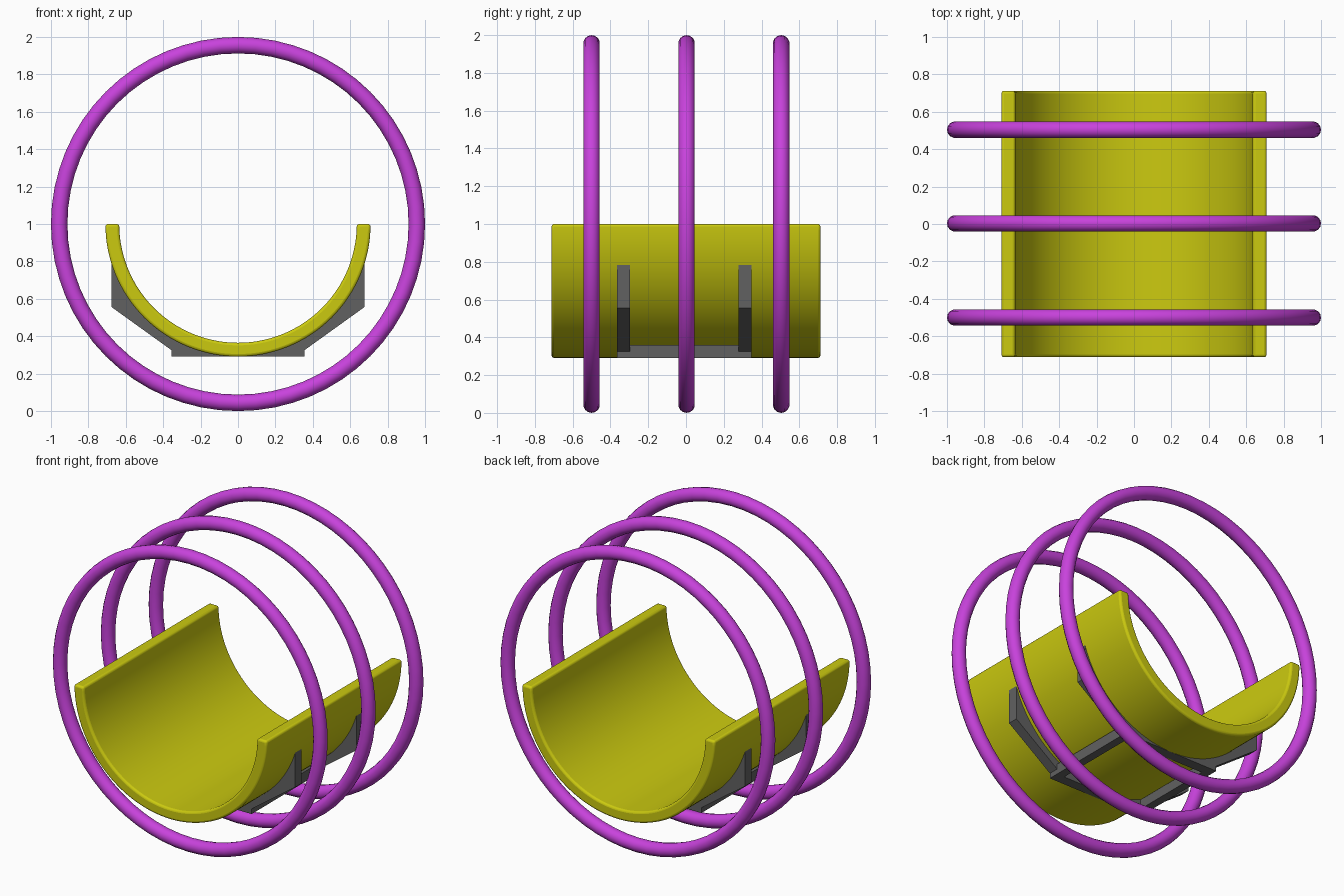
import bpy, bmesh, math

if "Cube" in bpy.data.objects:
    bpy.data.objects.remove(bpy.data.objects["Cube"])


def material(name, rgb):
    m = bpy.data.materials.new(name)
    m.diffuse_color = (*rgb, 1)
    m.use_nodes = True
    m.node_tree.nodes["Principled BSDF"].inputs["Base Color"].default_value = m.diffuse_color
    return m


PURPLE = material("purple", (0.58, 0.055, 0.72))
YELLOW = material("yellow", (0.60, 0.59, 0.005))
GRAY = material("gray", (0.12, 0.12, 0.12))


def extrude_strip(name, outer, inner, y0, y1, mat):
    """Solid between two matching (x, z) lines, extruded along y."""
    bm = bmesh.new()
    rows = [[bm.verts.new((x, y, z)) for x, z in line]
            for y, line in ((y0, outer), (y0, inner), (y1, inner), (y1, outer))]
    n = len(outer)
    for r in range(4):
        a, b = rows[r], rows[(r + 1) % 4]
        for i in range(n - 1):
            bm.faces.new((a[i], a[i + 1], b[i + 1], b[i]))
    for i in (0, n - 1):
        bm.faces.new([row[i] for row in rows])
    bmesh.ops.recalc_face_normals(bm, faces=bm.faces)
    me = bpy.data.meshes.new(name)
    bm.to_mesh(me)
    bm.free()
    ob = bpy.data.objects.new(name, me)
    bpy.context.collection.objects.link(ob)
    me.materials.append(mat)
    return ob


def smooth(ob, angle=35):
    bpy.ops.object.select_all(action='DESELECT')
    ob.select_set(True)
    bpy.context.view_layer.objects.active = ob
    bpy.ops.object.shade_smooth_by_angle(angle=math.radians(angle))


# three upright rings
for label, y in (("front", -0.5), ("middle", 0.003), ("back", 0.504)):
    bpy.ops.mesh.primitive_torus_add(major_segments=64, minor_segments=14,
                                     major_radius=0.956, minor_radius=0.044,
                                     location=(0, y, 1), rotation=(math.pi / 2, 0, 0))
    ring = bpy.context.object
    ring.name = label + "_ring"
    ring.data.materials.append(PURPLE)
    smooth(ring, 60)


# half-pipe trough with softened edges
def arc(r, n=64):
    return [(r * math.cos(math.pi * (1 + i / n)), 1 + r * math.sin(math.pi * (1 + i / n)))
            for i in range(n + 1)]


trough = extrude_strip("trough", arc(0.709), arc(0.635), -0.712, 0.712, YELLOW)
bev = trough.modifiers.new("soft_edges", 'BEVEL')
bev.width = 0.014
bev.segments = 3
bev.limit_method = 'ANGLE'
bev.angle_limit = math.radians(40)
smooth(trough)


# cradle ribs: angular underside, curved top that hugs the trough
def underside(x):
    a = abs(x)
    return 0.291 if a <= 0.355 else 0.325 + (a - 0.355) * 0.23 / 0.32


half = [0.675 * i / 20 for i in range(11)] + [0.355, 0.35501] + \
       [0.355 + 0.32 * i / 14 for i in range(1, 15)]
half = sorted(set(half))
xs = [-x for x in reversed(half[1:])] + half
bottom = [(x, underside(x)) for x in xs]
top = [(x, 1 - math.sqrt(0.706 ** 2 - x * x)) for x in xs]
extrude_strip("front_rib", bottom, top, -0.364, -0.296, GRAY)
extrude_strip("back_rib", bottom, top, 0.277, 0.346, GRAY)

# lengthwise bars joining the ribs
for label, s in (("left", -1), ("right", 1)):
    extrude_strip(label + "_bar", [(s * 0.30, 0.291), (s * 0.355, 0.291)],
                  [(s * 0.30, 0.355), (s * 0.355, 0.36)], -0.30, 0.28, GRAY)
